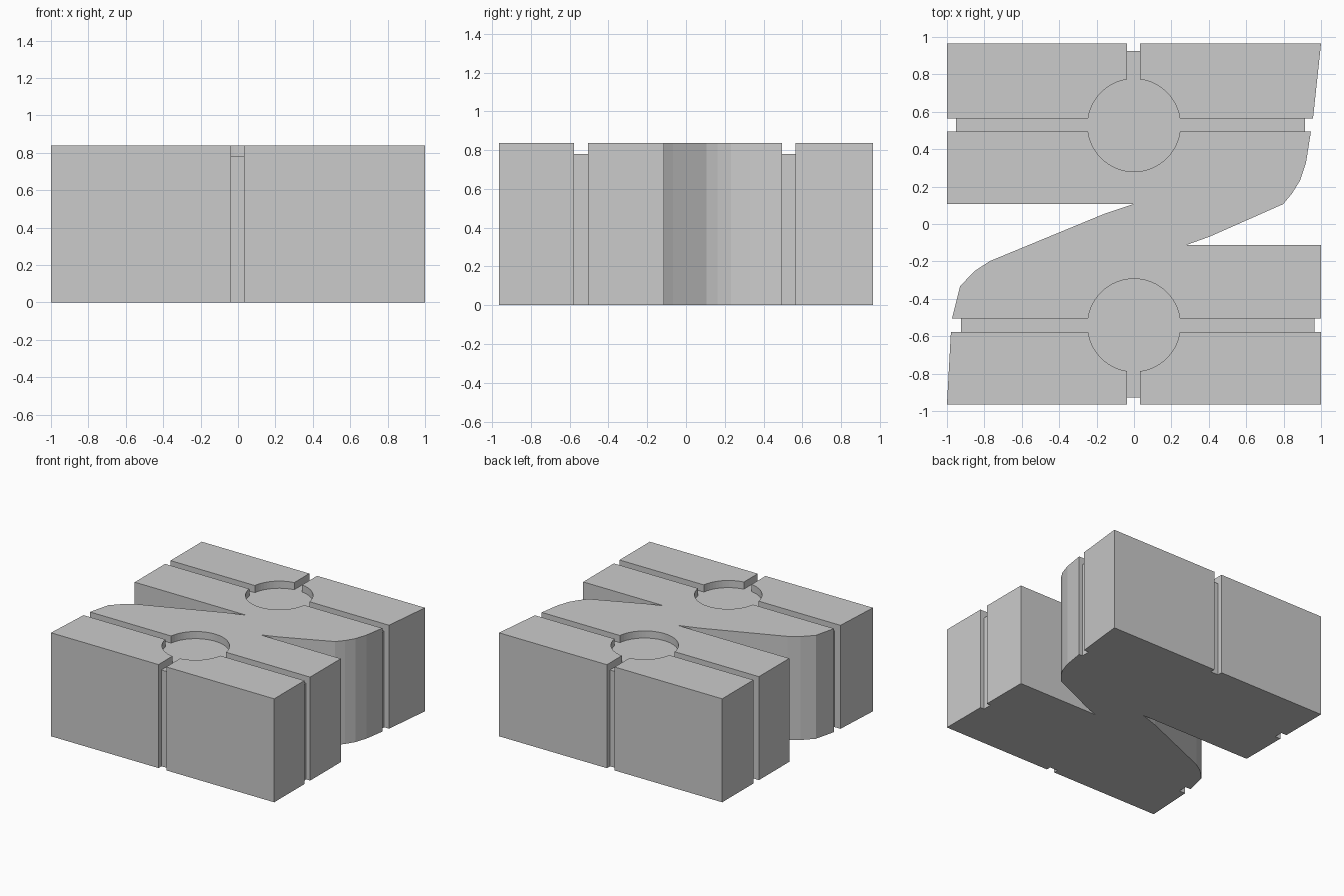
import bpy, bmesh, math

if "Cube" in bpy.data.objects:
    bpy.data.objects.remove(bpy.data.objects["Cube"])

HEIGHT, FLOOR = 0.838, 0.78   # block top and groove floor


def prism(name, points, z0, z1):
    """Extrude a flat outline from z0 to z1."""
    bm = bmesh.new()
    face = bm.faces.new([bm.verts.new((x, y, z0)) for x, y in points])
    ext = bmesh.ops.extrude_face_region(bm, geom=[face])
    for v in ext["geom"]:
        if isinstance(v, bmesh.types.BMVert):
            v.co.z = z1
    bmesh.ops.recalc_face_normals(bm, faces=bm.faces)
    mesh = bpy.data.meshes.new(name)
    bm.to_mesh(mesh)
    bm.free()
    obj = bpy.data.objects.new(name, mesh)
    bpy.context.collection.objects.link(obj)
    return obj


def box_points(x0, x1, y0, y1):
    return [(x0, y0), (x1, y0), (x1, y1), (x0, y1)]


# Z-shaped block: two bars joined by a diagonal neck
outline = [
    (-1, -0.965), (1, -0.965), (1, -0.113), (0.278, -0.113),
    (0.406, -0.067), (0.797, 0.106), (0.845, 0.163), (0.888, 0.233),
    (0.92, 0.33), (0.946, 0.495), (0.957, 0.564), (1, 0.965),
    (-1, 0.965), (-1, 0.107), (0, 0.107), (-0.155, 0.056),
    (-0.77, -0.198), (-0.85, -0.25), (-0.93, -0.332),
    (-0.973, -0.505), (-0.979, -0.58),
]
block = prism("z_block", outline, 0, HEIGHT)

cutters = []


def cut(points, z0):
    obj = prism("groove_cutter", points, z0, 1.0)
    obj.hide_render = True
    cutters.append(obj)


# Per bar: round recess, long groove, short groove, and edge notches to the base
# (side, circle centre, groove y range, notch x left/right, notch y)
bars = [
    (1, 0.528, (0.495, 0.565), (-0.952, 0.914), 0.925),
    (-1, -0.541, (-0.578, -0.505), (-0.925, 0.965), -0.927),
]
SLOT = (-0.037, 0.033)
for side, cy, (g0, g1), (nl, nr), ny in bars:
    n = 64
    cut([(0.248 * math.cos(2 * math.pi * i / n),
          cy + 0.248 * math.sin(2 * math.pi * i / n)) for i in range(n)], FLOOR)
    cut(box_points(-1.2, 1.2, g0, g1), FLOOR)
    cut(box_points(*SLOT, *sorted((cy, side * 1.2))), FLOOR)
    cut(box_points(-1.2, nl, g0, g1), -0.1)
    cut(box_points(nr, 1.2, g0, g1), -0.1)
    cut(box_points(*SLOT, *sorted((ny, side * 1.2))), -0.1)

# Carve all grooves, then drop the cutters
bpy.context.view_layer.objects.active = block
for c in cutters:
    mod = block.modifiers.new("groove", "BOOLEAN")
    mod.operation = "DIFFERENCE"
    mod.solver = "EXACT"
    mod.object = c
    bpy.ops.object.modifier_apply(modifier=mod.name)
for c in cutters:
    bpy.data.objects.remove(c, do_unlink=True)
